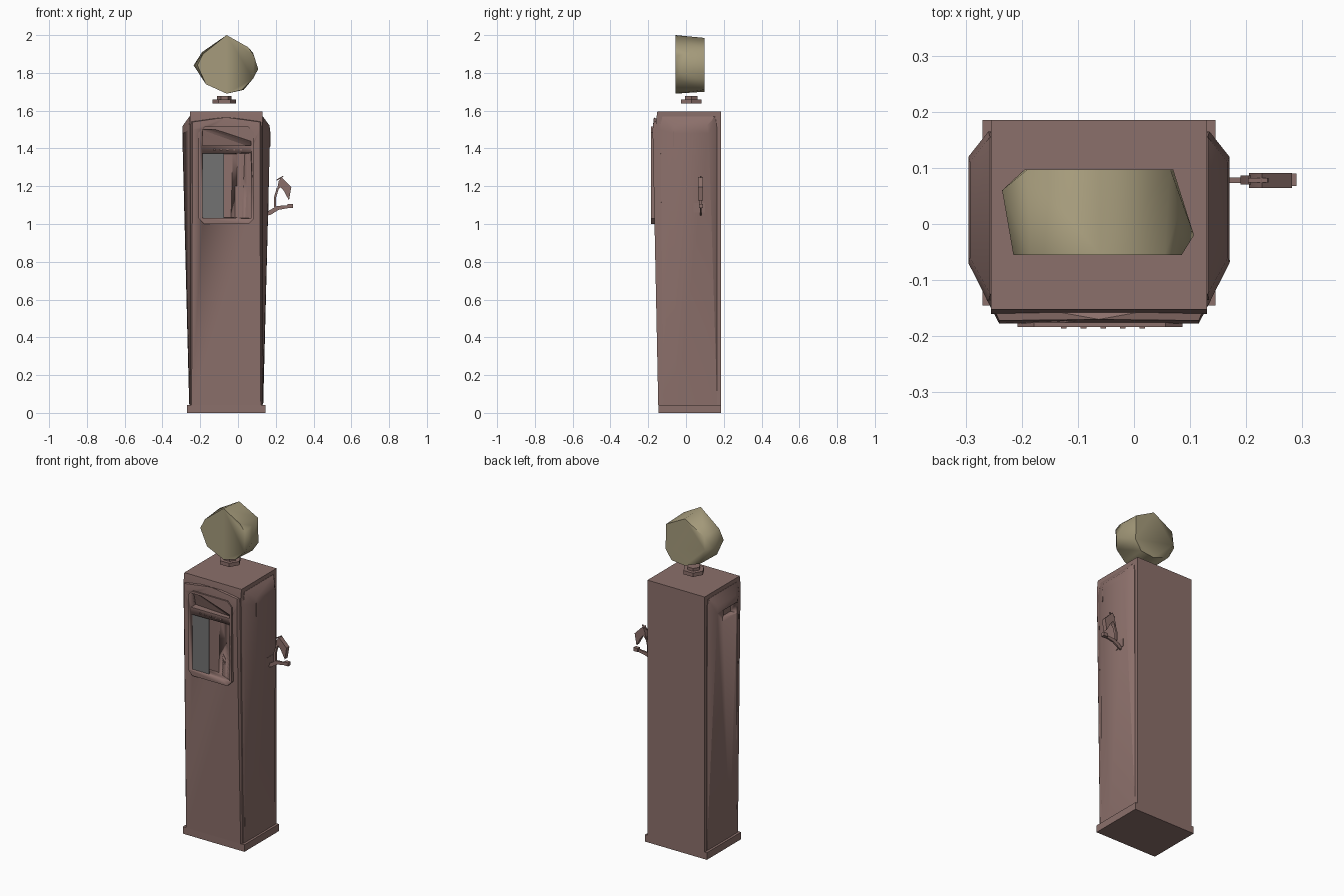
import bpy, bmesh, math
from mathutils import Vector

if "Cube" in bpy.data.objects:
    bpy.data.objects.remove(bpy.data.objects["Cube"])

CX = -0.0625  # centre line of the cabinet


def material(name, rgb):
    m = bpy.data.materials.new(name)
    m.diffuse_color = (*rgb, 1)
    m.use_nodes = True
    m.node_tree.nodes["Principled BSDF"].inputs["Base Color"].default_value = m.diffuse_color
    return m


BROWN = material("dusty_brown_paint", (0.26, 0.16, 0.145))
CREAM = material("cream_globe", (0.38, 0.33, 0.20))
GREY = material("grey_dial", (0.17, 0.17, 0.17))


def finish(name, bm, mat, angle=35):
    bmesh.ops.recalc_face_normals(bm, faces=bm.faces)
    me = bpy.data.meshes.new(name)
    bm.to_mesh(me)
    bm.free()
    ob = bpy.data.objects.new(name, me)
    bpy.context.collection.objects.link(ob)
    me.materials.append(mat)
    bpy.ops.object.select_all(action='DESELECT')
    ob.select_set(True)
    bpy.context.view_layer.objects.active = ob
    bpy.ops.object.shade_smooth_by_angle(angle=math.radians(angle))
    return ob


def hull(name, pts, mat=BROWN, angle=35):
    bm = bmesh.new()
    for p in pts:
        bm.verts.new(p)
    res = bmesh.ops.convex_hull(bm, input=bm.verts)
    junk = [v for v in bm.verts if not v.link_faces]
    bmesh.ops.delete(bm, geom=junk, context='VERTS')
    bmesh.ops.dissolve_limit(bm, angle_limit=0.01, verts=bm.verts, edges=bm.edges)
    return finish(name, bm, mat, angle)


def box(name, x, y, z, mat=BROWN):
    return hull(name, [(a, b, c) for a in x for b in y for c in z], mat)


def prism(name, outline, y0, y1, mat=BROWN):
    """Extrude an x-z outline along y."""
    bm = bmesh.new()
    face = bm.faces.new([bm.verts.new((x, y0, z)) for x, z in outline])
    ext = bmesh.ops.extrude_face_region(bm, geom=[face])
    moved = [g for g in ext['geom'] if isinstance(g, bmesh.types.BMVert)]
    bmesh.ops.translate(bm, verts=moved, vec=(0, y1 - y0, 0))
    return finish(name, bm, mat, 20)


def cut(targets, cutter):
    for ob in targets:
        bpy.context.view_layer.objects.active = ob
        mod = ob.modifiers.new("cut", 'BOOLEAN')
        mod.operation, mod.solver, mod.object = 'DIFFERENCE', 'EXACT', cutter
        bpy.ops.object.modifier_apply(modifier=mod.name)
    bpy.data.objects.remove(cutter, do_unlink=True)


# Plinth and straight core of the cabinet
box("plinth", (-0.27, 0.145), (-0.145, 0.185), (0, 0.043))
core = hull("cabinet_core", [(CX + s * 0.1925, y, z) for s in (-1, 1)
            for y, z in ((-0.135, 0.04), (-0.16, 1.54), (-0.152, 1.595),
                         (0.185, 0.04), (0.185, 1.595))])

# Front door, leaning forward towards the top, with chamfered sides
door_pts = [(CX, -0.17, 1.565)]
for s in (-1, 1):
    door_pts += [(CX + s * 0.183, -0.147, 0.043), (CX + s * 0.1925, -0.12, 0.043),
                 (CX + s * 0.178, -0.177, 1.50), (CX + s * 0.178, -0.172, 1.54),
                 (CX + s * 0.2, -0.135, 1.50), (CX + s * 0.1925, -0.135, 1.545)]
door = hull("front_door", door_pts)

# Bulging side panels
sides = {}
for s, label in ((-1, "left"), (1, "right")):
    profile = [(0.193, -0.12, 0.045), (0.193, 0.165, 0.045), (0.196, 0.10, 0.045), (0.196, -0.05, 0.045),
               (0.2325, -0.07, 1.48), (0.2325, 0.12, 1.48), (0.230, -0.06, 1.52), (0.230, 0.11, 1.52),
               (0.197, -0.14, 1.50), (0.197, 0.165, 1.50), (0.194, -0.125, 1.57), (0.194, 0.155, 1.57),
               (0.15, -0.12, 0.045), (0.15, 0.165, 0.045), (0.15, -0.125, 1.57), (0.15, 0.155, 1.57)]
    sides[label] = hull(label + "_side_panel", [(CX + s * x, y, z) for x, y, z in profile])

# Raised display frame with chamfered corners
c = 0.03
x0, x1, z0, z1 = -0.208, 0.086, 1.0, 1.515
frame = prism("display_frame", [(x0 + c, z0), (x1 - c, z0), (x1, z0 + c), (x1, z1 - c),
              (x1 - c, z1), (x0 + c, z1), (x0, z1 - c), (x0, z0 + c)], -0.184, -0.15)

# Recessed upper and lower display windows
front_parts = [core, door, frame]
cut(front_parts, hull("lower_cutter", [(x, -0.25, z) for x in (-0.19, 0.07) for z in (1.03, 1.375)]
    + [(x, -0.125, z) for x in (-0.185, -0.05) for z in (1.035, 1.37)]
    + [(0.07, -0.17, z) for z in (1.03, 1.375)]))
cut(front_parts, hull("upper_cutter", [(x, -0.25, z) for x in (-0.187, 0.07) for z in (1.415, 1.50)]
    + [(-0.187, -0.14, 1.415), (0.07, -0.16, 1.415), (-0.187, -0.16, 1.50)]))
box("grey_dial_plate", (-0.187, -0.075), (-0.172, -0.167), (1.033, 1.372), GREY)
for i in range(5):
    x = -0.13 + i * 0.035
    box("frame_button", (x, x + 0.01), (-0.186, -0.18), (1.39, 1.397))

# Recess in the left side, narrow slit in the right side
cut([sides["left"], core], hull("side_cutter",
    [(-0.4, y, z) for y in (-0.09, 0.09) for z in (1.405, 1.495)]
    + [(-0.25, y, z) for y in (-0.07, 0.05) for z in (1.41, 1.47)]))
box("right_side_slit", (0.16, 0.1715), (-0.068, -0.064), (1.41, 1.49))

# Neck under the globe
for name, r, za, zb in (("neck_collar", 0.062, 1.637, 1.66), ("neck_top", 0.038, 1.655, 1.677)):
    hull(name, [(-0.072 + r * math.cos(a * math.tau / 6), 0.028 + r * math.sin(a * math.tau / 6), z)
                for a in range(6) for z in (za, zb)])

# Faceted disc-shaped globe
front = [(-0.06, 2.0), (0.055, 1.935), (0.085, 1.89), (0.08, 1.77), (0.02, 1.71),
         (-0.06, 1.69), (-0.17, 1.74), (-0.215, 1.84), (-0.185, 1.90)]
back = [(-0.06, 1.985), (0.065, 1.92), (0.07, 1.77), (0.03, 1.71), (-0.06, 1.70),
        (-0.165, 1.74), (-0.195, 1.83), (-0.19, 1.91)]
hull("globe", [(x, -0.055, z) for x, z in front] + [(x, 0.097, z) for x, z in back]
     + [(-0.235, 0.06, 1.84), (0.107, -0.02, 1.82), (0.08, 0.02, 1.905)], CREAM, 60)

# Hose nozzle hung on the right side
box("nozzle_mount", (0.13, 0.162), (0.04, 0.10), (1.06, 1.11))
prism("nozzle_bracket", [(0.155, 1.045), (0.175, 1.05), (0.215, 1.075), (0.27, 1.085),
                         (0.27, 1.10), (0.205, 1.095), (0.155, 1.065)], 0.073, 0.083)
box("nozzle_hook_end", (0.262, 0.29), (0.068, 0.09), (1.085, 1.107))
prism("nozzle_handle", [(0.19, 1.09), (0.202, 1.09), (0.202, 1.14), (0.215, 1.185),
                        (0.205, 1.19), (0.19, 1.14)], 0.070, 0.086)
prism("nozzle_body", [(0.205, 1.175), (0.215, 1.225), (0.228, 1.25), (0.282, 1.195), (0.27, 1.125),
                      (0.24, 1.18), (0.225, 1.195)], 0.064, 0.091)
prism("nozzle_spout", [(0.203, 1.235), (0.238, 1.255), (0.24, 1.25), (0.206, 1.23)], 0.074, 0.082)
